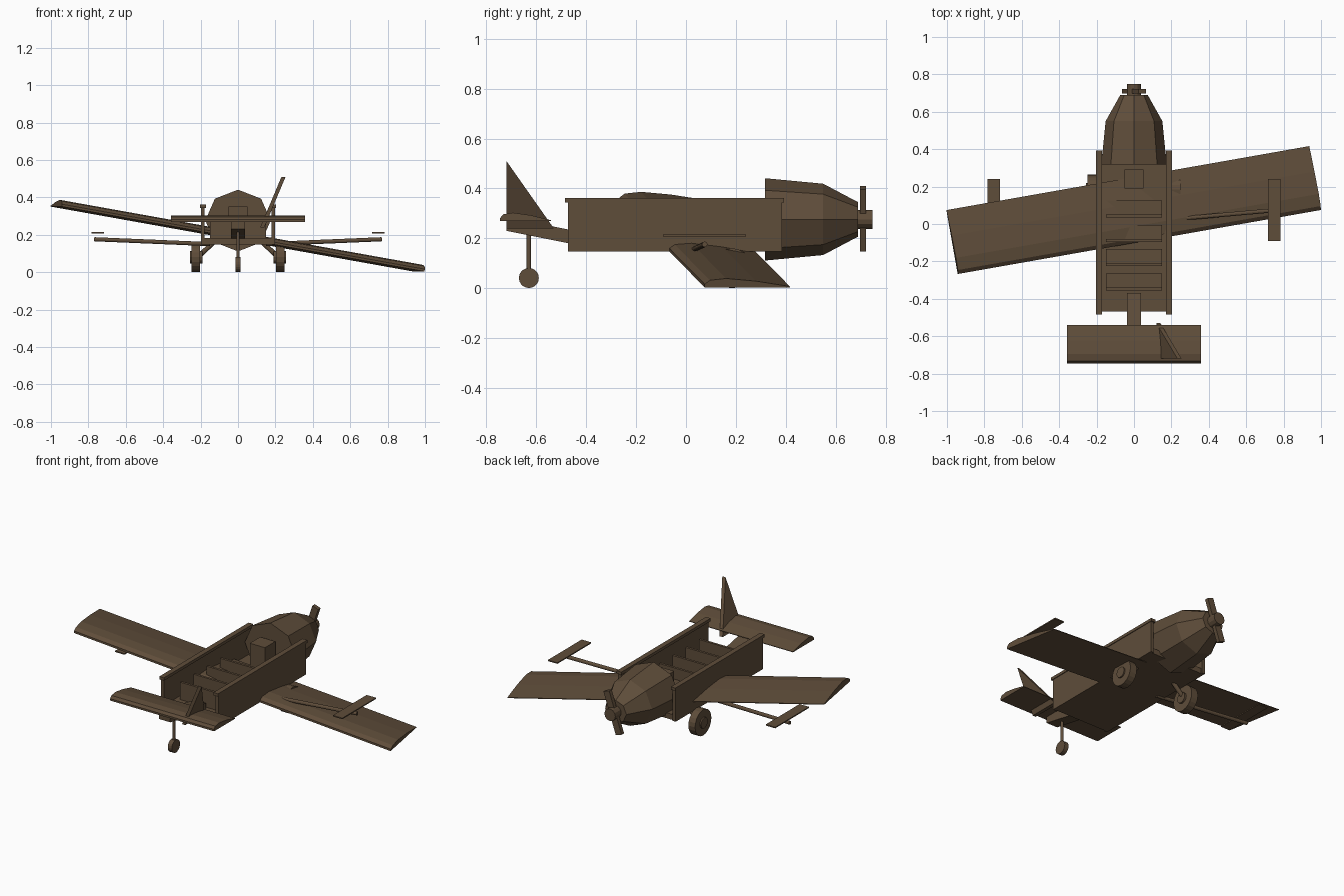
import bpy, bmesh
from math import radians, cos, sin, pi
from mathutils import Vector

old = bpy.data.objects.get("Cube")
if old:
    bpy.data.objects.remove(old)

BROWN = (0.114, 0.074, 0.042, 1)
wood = bpy.data.materials.new("dark_brown")
wood.use_nodes = True
wood.diffuse_color = BROWN
shader = next(n for n in wood.node_tree.nodes if n.type == 'BSDF_PRINCIPLED')
shader.inputs["Base Color"].default_value = BROWN


def finish(name, bm, loc=(0, 0, 0), rot=(0, 0, 0)):
    bmesh.ops.recalc_face_normals(bm, faces=bm.faces)
    mesh = bpy.data.meshes.new(name)
    bm.to_mesh(mesh)
    bm.free()
    mesh.materials.append(wood)
    ob = bpy.data.objects.new(name, mesh)
    ob.location = loc
    ob.rotation_euler = [radians(a) for a in rot]
    bpy.context.collection.objects.link(ob)
    return ob


def box(name, x, y, z):
    """Box from (min, max) ranges."""
    bm = bmesh.new()
    bmesh.ops.create_cube(bm, size=1)
    for v in bm.verts:
        v.co = [r[0] + (c + 0.5) * (r[1] - r[0]) for r, c in zip((x, y, z), v.co)]
    return finish(name, bm)


def loft(name, rings, **place):
    """Skin a list of equal-length point rings and cap both ends."""
    bm = bmesh.new()
    rows = [[bm.verts.new(p) for p in ring] for ring in rings]
    for a, b in zip(rows, rows[1:]):
        for i in range(len(a)):
            j = (i + 1) % len(a)
            bm.faces.new((a[i], a[j], b[j], b[i]))
    bm.faces.new(rows[0])
    bm.faces.new(rows[-1])
    return finish(name, bm, **place)


def rod(name, start, end, radius, sides=12):
    """Cylinder between two points."""
    a, b = Vector(start), Vector(end)
    bm = bmesh.new()
    bmesh.ops.create_cone(bm, cap_ends=True, segments=sides, radius1=radius,
                          radius2=radius, depth=(b - a).length)
    ob = finish(name, bm, (a + b) / 2)
    ob.rotation_euler = (b - a).to_track_quat('Z', 'Y').to_euler()
    return ob


def aerofoil(name, span, chord, thick, loc, rot=(0, 0, 0)):
    profile = [(0, 0), (0, .35), (.06, .8), (.25, 1), (.6, .7), (1, .1), (1, 0)]
    rings = [[(x, (u - .5) * chord, (w - .5) * thick) for u, w in profile]
             for x in (-span / 2, span / 2)]
    return loft(name, rings, loc=loc, rot=rot)


# Lifting surfaces
aerofoil("main_wing", 2.0, 0.347, 0.036, (0, 0.075, 0.195), (0, 10, 10))
aerofoil("tailplane", 0.715, 0.205, 0.034, (0, -0.643, 0.286))
fin_side = [(-0.72, 0.24), (-0.53, 0.24), (-0.72, 0.51)]
loft("tail_fin", [[(0.13 + (z - 0.24) * 0.42 + dx, y, z) for y, z in fin_side]
                  for dx in (-0.011, 0.011)])

# Open fuselage
box("floor", (-0.19, 0.19), (-0.467, 0.375), (0.148, 0.182))
for side, s in (("right", -1), ("left", 1)):
    box(side + "_wall", sorted((s * 0.178, s * 0.198)), (-0.473, 0.385), (0.148, 0.35))
    box(side + "_rail", sorted((s * 0.17, s * 0.202)), (-0.485, 0.392), (0.343, 0.361))

# Benches and pilot seat
for i in range(4):
    y = 0.125 - i * 0.13
    box(f"bench_seat_{i + 1}", (-0.15, 0.15), (y - 0.09, y), (0.2, 0.22))
    box(f"bench_back_{i + 1}", (-0.15, 0.15), (y - 0.09, y - 0.075), (0.18, 0.29))
box("pilot_seat", (-0.052, 0.052), (0.19, 0.292), (0.18, 0.35))

# Eight-sided nose
loft("nose", [[(1.06 * r * sin(k * pi / 4), y, 0.276 + r * cos(k * pi / 4))
               for k in range(8)]
              for y, r in ((0.317, 0.165), (0.55, 0.143), (0.69, 0.069))])

# Propeller
rod("propeller_hub", (0, 0.685, 0.276), (0, 0.748, 0.276), 0.038)
blade = box("propeller_blade", (-0.021, 0.021), (-0.012, 0.012), (-0.132, 0.132))
blade.location = (0, 0.71, 0.278)
blade.rotation_euler.y = radians(19)

# Tail boom and tail wheel
loft("tail_boom", [[(-0.038, y, z), (0.038, y, z), (0.038, y, z + 0.055),
                    (-0.038, y, z + 0.055)]
                   for y, z in ((-0.37, 0.16), (-0.72, 0.23))])
rod("tail_strut", (0, -0.63, 0.045), (0, -0.63, 0.24), 0.009)
rod("tail_wheel", (-0.014, -0.63, 0.041), (0.014, -0.63, 0.041), 0.04, 20)

# Main gear and outriggers
for side, s in (("right", -1), ("left", 1)):
    rod(side + "_wheel", (s * 0.202, 0.185, 0.08), (s * 0.248, 0.185, 0.08), 0.08, 20)
    rod(side + "_wheel_hub", (s * 0.19, 0.185, 0.08), (s * 0.256, 0.185, 0.08), 0.033)
    rod(side + "_gear_strut", (s * 0.13, 0.185, 0.16), (s * 0.215, 0.185, 0.08), 0.013)
    rod(side + "_outrigger_rod", (s * 0.15, 0.02, 0.15), (s * 0.768, 0.075, 0.176), 0.011)
    box(side + "_outrigger_plate", sorted((s * 0.717, s * 0.782)),
        (-0.092, 0.24), (0.208, 0.215))
